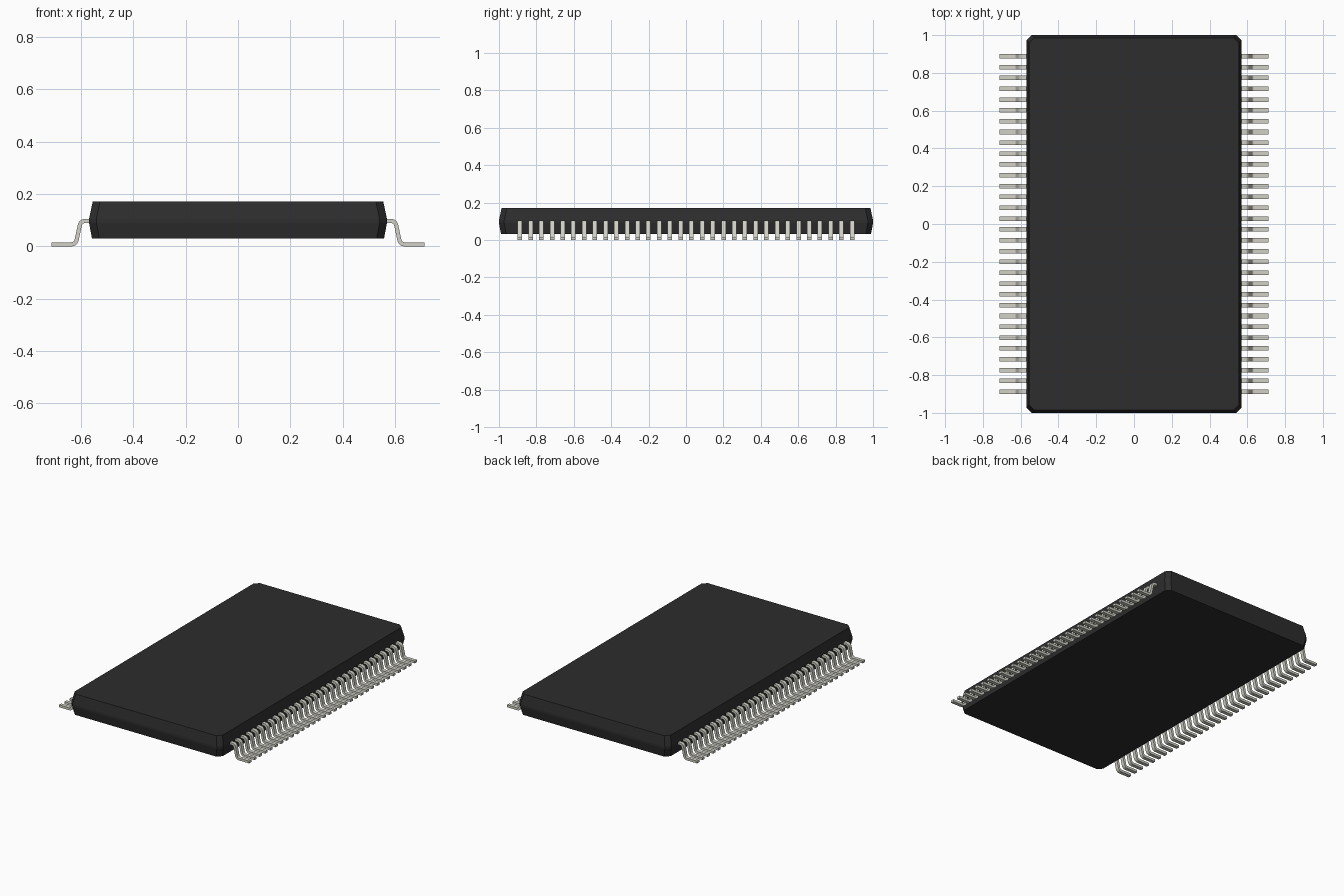
import bpy, bmesh
from mathutils import Vector

cube = bpy.data.objects.get("Cube")
if cube:
    bpy.data.objects.remove(cube, do_unlink=True)


def material(name, rgb):
    m = bpy.data.materials.new(name)
    m.use_nodes = True
    m.diffuse_color = (*rgb, 1)
    bsdf = m.node_tree.nodes["Principled BSDF"]
    bsdf.inputs["Base Color"].default_value = (*rgb, 1)
    bsdf.inputs["Roughness"].default_value = 0.6
    return m


def make_object(name, bm, mat):
    bmesh.ops.recalc_face_normals(bm, faces=bm.faces)
    mesh = bpy.data.meshes.new(name)
    bm.to_mesh(mesh)
    bm.free()
    mesh.materials.append(mat)
    ob = bpy.data.objects.new(name, mesh)
    bpy.context.collection.objects.link(ob)
    return ob


def skin(bm, rings):
    """Bridge equal-sized rings of points and cap both ends."""
    loops = [[bm.verts.new(p) for p in ring] for ring in rings]
    n = len(loops[0])
    for a, b in zip(loops, loops[1:]):
        for i in range(n):
            j = (i + 1) % n
            bm.faces.new((a[i], a[j], b[j], b[i]))
    bm.faces.new(loops[0][::-1])
    bm.faces.new(loops[-1])


black = material("black plastic", (0.026, 0.026, 0.026))
metal = material("pale metal", (0.646, 0.639, 0.572))

# Body: chamfered rectangle, widest at the lead line, drafted above and below
def chamfered(hx, hy, z, c=0.028):
    return [(hx, -hy + c, z), (hx, hy - c, z), (hx - c, hy, z), (-hx + c, hy, z),
            (-hx, hy - c, z), (-hx, -hy + c, z), (-hx + c, -hy, z), (hx - c, -hy, z)]


bm = bmesh.new()
skin(bm, [chamfered(0.569 - d, 1 - d, z)
          for d, z in ((0.011, 0.031), (0, 0.09), (0, 0.105), (0.014, 0.171))])
make_object("body", bm, black)

# Leads: gull-wing centre line with rounded bends, swept as a flat strip
PINS, PITCH, HALF_W, HALF_T = 32, 0.0573, 0.012, 0.0078
corners = [Vector(p) for p in ((0.55, 0.097), (0.601, 0.097),
                               (0.620, HALF_T), (0.713, HALF_T))]
path = [corners[0]]
for prev, corner, nxt in zip(corners, corners[1:], corners[2:]):
    a = corner + (prev - corner).normalized() * 0.018
    b = corner + (nxt - corner).normalized() * 0.018
    for k in range(7):
        t = k / 6
        path.append(a * (1 - t) ** 2 + corner * 2 * t * (1 - t) + b * t ** 2)
path.append(corners[-1])

bm = bmesh.new()
for pin in range(PINS):
    y = (pin - (PINS - 1) / 2) * PITCH
    rings = []
    for i, p in enumerate(path):
        d = (path[min(i + 1, len(path) - 1)] - path[max(i - 1, 0)]).normalized()
        if i in (0, len(path) - 1):
            d = Vector((1, 0))
        off = Vector((-d.y, d.x)) * HALF_T
        top, low = p + off, p - off
        rings.append([(top.x, y - HALF_W, top.y), (top.x, y + HALF_W, top.y),
                      (low.x, y + HALF_W, low.y), (low.x, y - HALF_W, low.y)])
    skin(bm, rings)
leads = make_object("leads", bm, metal)

# Smooth bends with sharp strip edges, then mirror to the other side
bpy.ops.object.select_all(action='DESELECT')
leads.select_set(True)
bpy.context.view_layer.objects.active = leads
bpy.ops.object.shade_smooth_by_angle(angle=0.6)
mirror = leads.modifiers.new("other side", 'MIRROR')
mirror.use_axis = (True, False, False)
mirror.use_mirror_merge = False
